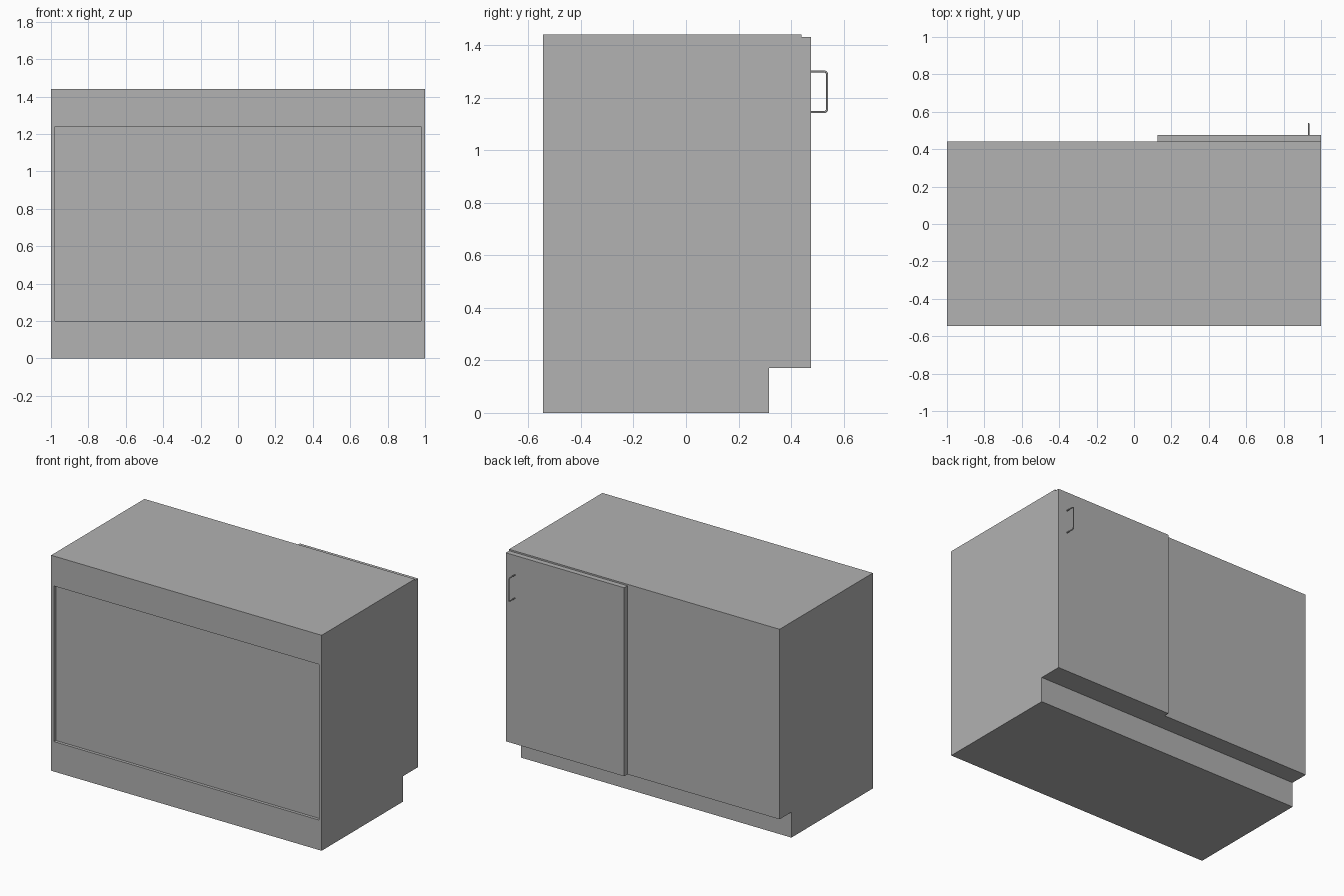
import bpy, bmesh
from mathutils import Vector

cube = bpy.data.objects.get("Cube")
if cube:
    bpy.data.objects.remove(cube)

# One grey paint for the whole cabinet
grey = bpy.data.materials.new("light_grey")
grey.use_nodes = True
colour = (0.445, 0.445, 0.445, 1)
grey.diffuse_color = colour
grey.node_tree.nodes["Principled BSDF"].inputs["Base Color"].default_value = colour


def add_object(name, data):
    obj = bpy.data.objects.new(name, data)
    bpy.context.collection.objects.link(obj)
    data.materials.append(grey)
    return obj


def mesh_object(name, bm):
    bmesh.ops.recalc_face_normals(bm, faces=bm.faces)
    mesh = bpy.data.meshes.new(name)
    bm.to_mesh(mesh)
    bm.free()
    return add_object(name, mesh)


def extruded(profile, x0, x1):
    """Extrude a (y, z) profile along x."""
    bm = bmesh.new()
    face = bm.faces.new([bm.verts.new((x0, y, z)) for y, z in profile])
    grown = bmesh.ops.extrude_face_region(bm, geom=[face])["geom"]
    verts = [v for v in grown if isinstance(v, bmesh.types.BMVert)]
    bmesh.ops.translate(bm, vec=(x1 - x0, 0, 0), verts=verts)
    bmesh.ops.recalc_face_normals(bm, faces=bm.faces)
    return bm


FRONT, BACK, TOP, KICK = -0.545, 0.44, 1.44, 0.17

# Carcass with a toe kick under the door side
bm = extruded([(FRONT, 0), (0.315, 0), (0.315, KICK),
               (BACK, KICK), (BACK, TOP), (FRONT, TOP)], -1, 1)

# Recessed panel in the plain front
front = min(bm.faces, key=lambda f: f.calc_center_median().y)
bmesh.ops.inset_region(bm, faces=[front], thickness=0.03)
for v in front.verts:
    v.co.z = 0.2 if v.co.z < TOP / 2 else 1.24
walls = bmesh.ops.extrude_face_region(bm, geom=[front])["geom"]
bmesh.ops.translate(bm, vec=(0, 0.02, 0),
                    verts=[v for v in walls if isinstance(v, bmesh.types.BMVert)])
if front.is_valid:
    bmesh.ops.delete(bm, geom=[front], context="FACES_ONLY")
mesh_object("cabinet_body", bm)

# Door over one half
DOOR = 0.475
mesh_object("door", extruded([(BACK, KICK), (DOOR, KICK),
                              (DOOR, 1.43), (BACK, 1.43)], 0.125, 1))

# Bent rod handle with small rounded corners
curve = bpy.data.curves.new("door_handle", "CURVE")
curve.dimensions = "3D"
curve.bevel_depth = 0.004
curve.bevel_resolution = 2
curve.use_fill_caps = True
low, high, out, bend = 1.145, 1.3, 0.537, 0.01
points = [Vector((0.933, DOOR - 0.002, low))]
for z, step in ((low, 1), (high, -1)):
    corner = [(out - bend, z), (out - bend * 0.3, z + step * bend * 0.3), (out, z + step * bend)]
    points += [Vector((0.933, y, h)) for y, h in corner[::step]]
points.append(Vector((0.933, DOOR - 0.002, high)))
spline = curve.splines.new("POLY")
spline.points.add(len(points) - 1)
for p, co in zip(spline.points, points):
    p.co = (*co, 1)
add_object("door_handle", curve)
